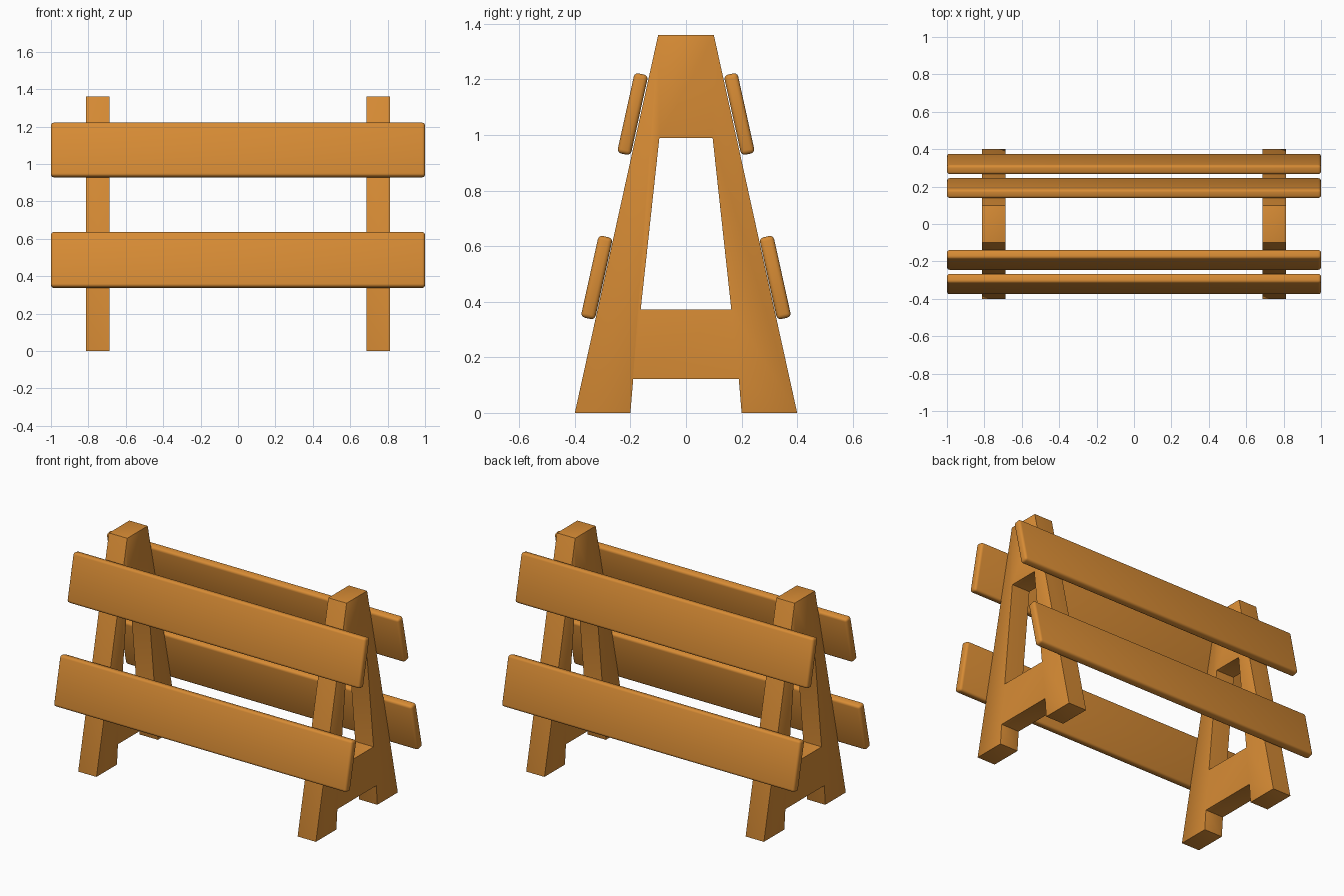
import bpy, bmesh, math
from mathutils import Matrix

if "Cube" in bpy.data.objects:
    bpy.data.objects.remove(bpy.data.objects["Cube"])

LEAN = math.atan2(0.30, 1.36)

wood = bpy.data.materials.new("orange_wood")
wood.diffuse_color = (0.68, 0.26, 0.035, 1)
wood.use_nodes = True
wood.node_tree.nodes["Principled BSDF"].inputs["Base Color"].default_value = wood.diffuse_color


def finish(bm, name, location, bevel):
    """Turn a bmesh into a softly rounded wooden part."""
    bmesh.ops.recalc_face_normals(bm, faces=bm.faces)
    mesh = bpy.data.meshes.new(name)
    bm.to_mesh(mesh)
    bm.free()
    mesh.materials.append(wood)
    obj = bpy.data.objects.new(name, mesh)
    obj.location = location
    bpy.context.collection.objects.link(obj)
    mod = obj.modifiers.new("rounded_edges", 'BEVEL')
    mod.width = bevel
    mod.segments = 3
    mod.limit_method = 'ANGLE'
    mod.angle_limit = math.radians(30)
    bpy.ops.object.select_all(action='DESELECT')
    obj.select_set(True)
    bpy.context.view_layer.objects.active = obj
    bpy.ops.object.modifier_apply(modifier=mod.name)
    bpy.ops.object.shade_smooth_by_angle(angle=math.radians(35))
    return obj


def a_frame(name, x, thickness=0.125):
    """A-shaped end support: outer outline, foot notch and window."""
    points = [(-.40, 0), (-.20, 0), (-.19, .122), (.19, .122), (.20, 0), (.40, 0),
              (.10, 1.36), (-.10, 1.36),
              (-.163, .372), (.163, .372), (.096, .988), (-.096, .988)]
    faces = [(0, 1, 2, 8, 11, 7), (2, 3, 9, 8), (3, 4, 5, 6, 10, 9), (11, 10, 6, 7)]
    bm = bmesh.new()
    verts = [bm.verts.new((-thickness / 2, y, z)) for y, z in points]
    for f in faces:
        bm.faces.new([verts[i] for i in f])
    result = bmesh.ops.extrude_face_region(bm, geom=bm.faces[:], use_keep_orig=True)
    moved = [g for g in result["geom"] if isinstance(g, bmesh.types.BMVert)]
    bmesh.ops.translate(bm, verts=moved, vec=(thickness, 0, 0))
    finish(bm, name, (x, 0, 0), 0.013)


def slat(name, side, y, z, height, thickness):
    """Long board leaning along the sloped side of the supports."""
    bm = bmesh.new()
    bmesh.ops.create_cube(bm, size=1)
    bmesh.ops.scale(bm, vec=(2.0, thickness, height), verts=bm.verts)
    bmesh.ops.rotate(bm, verts=bm.verts, cent=(0, 0, 0),
                     matrix=Matrix.Rotation(side * LEAN, 3, 'X'))
    finish(bm, name, (0, side * y, z), 0.015)


# End supports
a_frame("left_support", -0.75)
a_frame("right_support", 0.75)

# Two boards on each side
for side, label in ((-1, "front"), (1, "back")):
    slat(label + "_upper_board", side, 0.192, 1.075, 0.295, 0.050)
    slat(label + "_lower_board", side, 0.321, 0.487, 0.301, 0.052)
